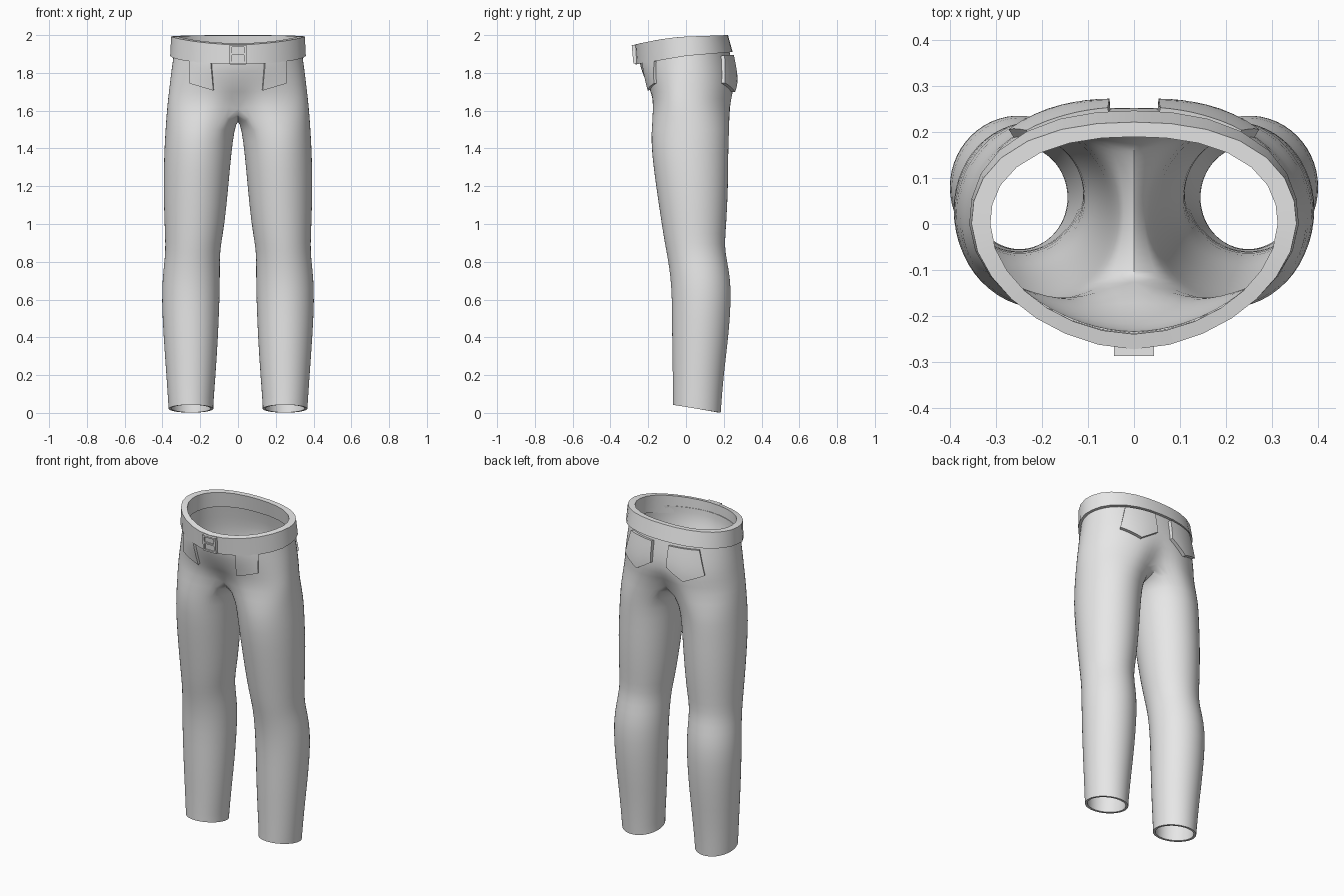
import bpy, bmesh, math
from mathutils import Vector
from mathutils.bvhtree import BVHTree

if "Cube" in bpy.data.objects:
    bpy.data.objects.remove(bpy.data.objects["Cube"])

OUTER, INNER = 18, 10          # ring segments on the outer side / inner thigh

grey = bpy.data.materials.new("plain_grey")
grey.diffuse_color = (0.8, 0.8, 0.8, 1)
grey.use_nodes = True
grey.node_tree.nodes["Principled BSDF"].inputs["Base Color"].default_value = grey.diffuse_color


def make_object(name, verts, faces, fix_normals=True):
    mesh = bpy.data.meshes.new(name)
    mesh.from_pydata([tuple(v) for v in verts], [], faces)
    if fix_normals:
        bm = bmesh.new()
        bm.from_mesh(mesh)
        bmesh.ops.recalc_face_normals(bm, faces=bm.faces)
        bm.to_mesh(mesh)
        bm.free()
    mesh.materials.append(grey)
    obj = bpy.data.objects.new(name, mesh)
    bpy.context.collection.objects.link(obj)
    return obj


def smooth(obj, angle=35):
    obj.data.polygons.foreach_set("use_smooth", [True] * len(obj.data.polygons))
    split = obj.modifiers.new("sharp_edges", 'EDGE_SPLIT')
    split.split_angle = math.radians(angle)


def half_outline(rx, yf, yb, ef=2.0, eb=2.2, n=OUTER):
    """Half waist outline from front centre round the +x side to back centre."""
    pts = []
    for i in range(n + 1):
        a = math.pi * (i / n - 0.5)
        c, s = max(math.cos(a), 0), math.sin(a)
        e, ry = (ef, -yf) if s < 0 else (eb, yb)
        r = (c ** e + abs(s) ** e) ** (-1 / e)
        pts.append((0 if i in (0, n) else rx * c * r, ry * s * r))
    return pts


# ---- trousers body: one leg and half the hips, mirrored ----
# z, inner x, outer x, front y, back y
LEG = [(0.022, .13, .368, -.07, .185), (0.05, .13, .37, -.07, .187),
       (0.2, .118, .38, -.071, .20), (0.4, .105, .395, -.075, .226),
       (0.6, .097, .405, -.075, .241), (0.72, .095, .40, -.083, .235),
       (0.82, .096, .388, -.098, .215), (0.89, .09, .385, -.112, .205),
       (1.0, .07, .39, -.13, .215), (1.2, .05, .396, -.16, .225),
       (1.38, .034, .392, -.184, .225), (1.5, .018, .385, -.186, .23)]
# front z, back z, half width, front y, back y, front dent, back dent, front exponent
HIPS = [(1.63, 1.63, .375, -.182, .25, .055, .06, 2.5),
        (1.70, 1.70, .366, -.195, .264, .008, .012, 2.3),
        (1.77, 1.79, .358, -.220, .257, 0, 0, 2.05),
        (1.84, 1.89, .346, -.247, .236, 0, 0, 1.85),
        (1.90, 1.96, .338, -.250, .222, 0, 0, 1.8)]

verts, faces, N = [], [], OUTER + INNER
for k, (z, xi, xo, yf, yb) in enumerate(LEG):
    cx, cy, rx, ry = (xi + xo) / 2, (yf + yb) / 2, (xo - xi) / 2, (yb - yf) / 2
    tilt = (.021, .02)[k] if k < 2 else 0
    for i in range(N):
        deg = -120 + 240 * i / OUTER if i <= OUTER else 120 + 120 * (i - OUTER) / INNER
        a = math.radians(deg)
        verts.append((cx + rx * math.cos(a), cy + ry * math.sin(a), z - tilt * math.sin(a)))
hip_start = len(verts)
for k, (zf, zb, rx, yf, yb, df, db, ef) in enumerate(HIPS):
    for x, y in half_outline(rx, yf, yb, ef):
        z = zf + (zb - zf) * (y - yf) / (yb - yf)
        dent = math.exp(-(x / .075) ** 2)
        verts.append((x, y + (df if y < 0 else -db) * dent, z))
    if k == 0:                              # crotch seam, back to front
        y0, y1 = verts[-1][1], verts[-1 - OUTER][1]
        for i in range(1, INNER):
            t = i / INNER
            verts.append((0, y0 + (y1 - y0) * t, 1.558 + .072 * abs(2 * t - 1) ** 2.2))
for k in range(len(LEG)):                   # leg rings up to the crotch ring
    for i in range(N):
        j = (i + 1) % N
        faces.append((k * N + i, k * N + j, (k + 1) * N + j, (k + 1) * N + i))
lower = hip_start
for k in range(1, len(HIPS)):               # open hip rings
    upper = hip_start + N + (k - 1) * (OUTER + 1)
    for i in range(OUTER):
        faces.append((lower + i, lower + i + 1, upper + i + 1, upper + i))
    lower = upper
body = make_object("trousers_body", verts, faces, fix_normals=False)
mirror = body.modifiers.new("mirror", 'MIRROR')
mirror.merge_threshold = 0.0005
sub = body.modifiers.new("smooth", 'SUBSURF')
sub.levels = sub.render_levels = 1
bpy.context.view_layer.update()
skin = BVHTree.FromObject(body, bpy.context.evaluated_depsgraph_get())
shell = body.modifiers.new("cloth", 'SOLIDIFY')
shell.thickness, shell.offset = 0.014, -1
smooth(body, 50)


# ---- waistband: four-cornered section swept round the waist ----
def band_top(y):
    return 1.992 + .008 * min(y / .22, 1) if y > 0 else 1.992 - .042 * min(-y / .27, 1) ** 1.5


def band_bottom(y):
    return 1.89 + (.02 * y / .24 if y > 0 else .045 * y / .265)


def full_outline(*args):
    half = half_outline(*args, n=14)
    return half + [(-x, y) for x, y in half[-2:0:-1]]


sections = [(full_outline(.354, -.273, .222, 1.8, 2.3), band_top),
            (full_outline(.359, -.266, .247, 1.8, 2.3), band_bottom),
            (full_outline(.318, -.236, .205, 1.85, 2.3), band_bottom),
            (full_outline(.313, -.240, .190, 1.85, 2.3), band_top)]
verts, faces = [], []
for ring, height in sections:
    verts += [(x, y, height(y)) for x, y in ring]
n = len(sections[0][0])
for k in range(4):
    for i in range(n):
        j, m = (i + 1) % n, (k + 1) % 4
        faces.append((k * n + i, k * n + j, m * n + j, m * n + i))
smooth(make_object("waistband", verts, faces))


# ---- pockets: patches laid on the cloth and thickened ----
def along(points, t):
    s = t * (len(points) - 1)
    i = min(int(s), len(points) - 2)
    return Vector(points[i]).lerp(Vector(points[i + 1]), s - i)


def pocket(name, top, bottom, side, mirror_x, lift):
    size = 8
    verts, faces = [], []
    for r in range(size + 1):
        for c in range(size + 1):
            p = along(top, c / size).lerp(along(bottom, c / size), r / size)
            hit, normal, _, _ = skin.ray_cast(Vector((p.x, side, p.y)), Vector((0, -side, 0)))
            if hit is None:
                hit, normal, _, _ = skin.find_nearest(Vector((p.x, side * .22, p.y)))
            if normal.y * side < 0:
                normal = -normal
            hit = hit + normal * lift
            verts.append((hit.x * mirror_x, hit.y, hit.z))
    for r in range(size):
        for c in range(size):
            a = r * (size + 1) + c
            faces.append((a, a + 1, a + size + 2, a + size + 1))
    obj = make_object(name, verts, faces)
    thick = obj.modifiers.new("thickness", 'SOLIDIFY')
    thick.thickness, thick.offset = 0.024, 0
    smooth(obj)


for label, m in (("right", 1), ("left", -1)):
    pocket("front_pocket_" + label, [(.14, 1.86), (.25, 1.86)],
           [(.128, 1.71), (.25, 1.745)], -1, m, .003)
    pocket("back_pocket_" + label, [(.055, 1.89), (.14, 1.89), (.225, 1.89)],
           [(.052, 1.765), (.155, 1.70), (.262, 1.745)], 1, m, .009)

# ---- buckle: frame of bars over a back plate, leaning with the band ----
BARS = [(-.038, .012, 0, .098), (.038, .012, 0, .098), (0, .076, -.044, .01),
        (0, .076, .002, .01), (0, .076, .044, .01)]
bm = bmesh.new()


def bar(x, w, z, h, y, d):
    new = bmesh.ops.create_cube(bm, size=1)["verts"]
    for v in new:
        zz = z + v.co.z * h
        v.co = (x + v.co.x * w, y + v.co.y * d - zz * .09, 1.898 + zz)


for x, w, z, h in BARS:
    bar(x, w, z, h, -.272, .022)
bar(0, .076, 0, .09, -.268, .014)
mesh = bpy.data.meshes.new("buckle")
bm.to_mesh(mesh)
bm.free()
mesh.materials.append(grey)
bpy.context.collection.objects.link(bpy.data.objects.new("buckle", mesh))
